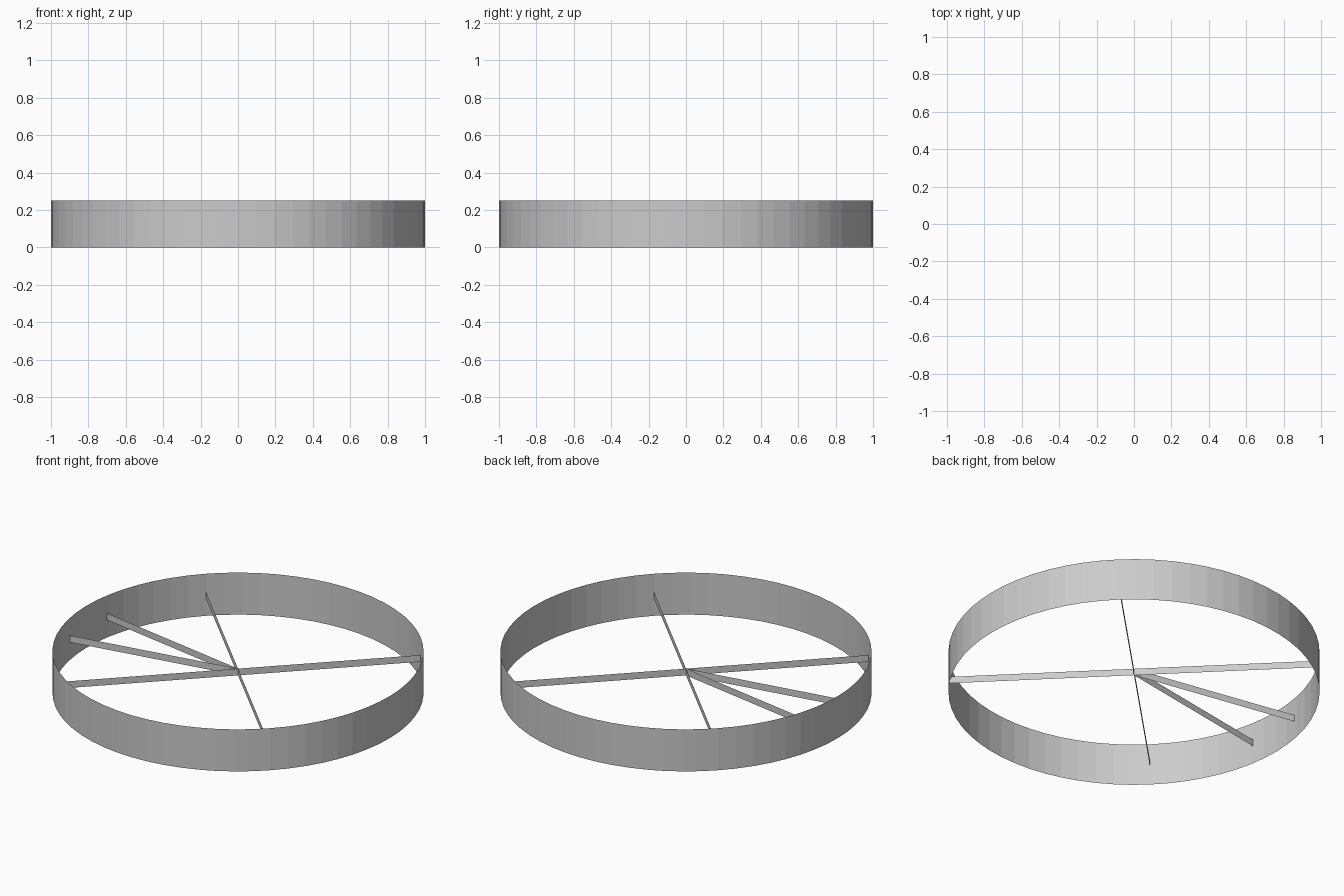
import bpy
from math import cos, sin, radians, tau

if "Cube" in bpy.data.objects:
    bpy.data.objects.remove(bpy.data.objects["Cube"])

RADIUS, HEIGHT, SEGMENTS = 1.0, 0.25, 64
SPOKE_LOW, SPOKE_HIGH = 0.105, 0.145


def ribbon(name, points, low, high, closed=False):
    """Upright, paper-thin strip that follows a 2D path."""
    n = len(points)
    verts = [(x, y, z) for x, y in points for z in (low, high)]
    faces = []
    for i in range(n if closed else n - 1):
        j = (i + 1) % n
        faces.append((2 * i, 2 * j, 2 * j + 1, 2 * i + 1))
    mesh = bpy.data.meshes.new(name)
    mesh.from_pydata(verts, [], faces)
    obj = bpy.data.objects.new(name, mesh)
    bpy.context.collection.objects.link(obj)
    return obj


def on_rim(angle):
    return (RADIUS * cos(angle), RADIUS * sin(angle))


# Open outer band
ribbon("outer_band", [on_rim(tau * i / SEGMENTS) for i in range(SEGMENTS)],
       0, HEIGHT, closed=True)

# Spokes: four diagonals and a close pair towards -x
for degrees in (45, 135, 170, 190, 225, 315):
    ribbon(f"spoke_{degrees}", [(0, 0), on_rim(radians(degrees))],
           SPOKE_LOW, SPOKE_HIGH)
